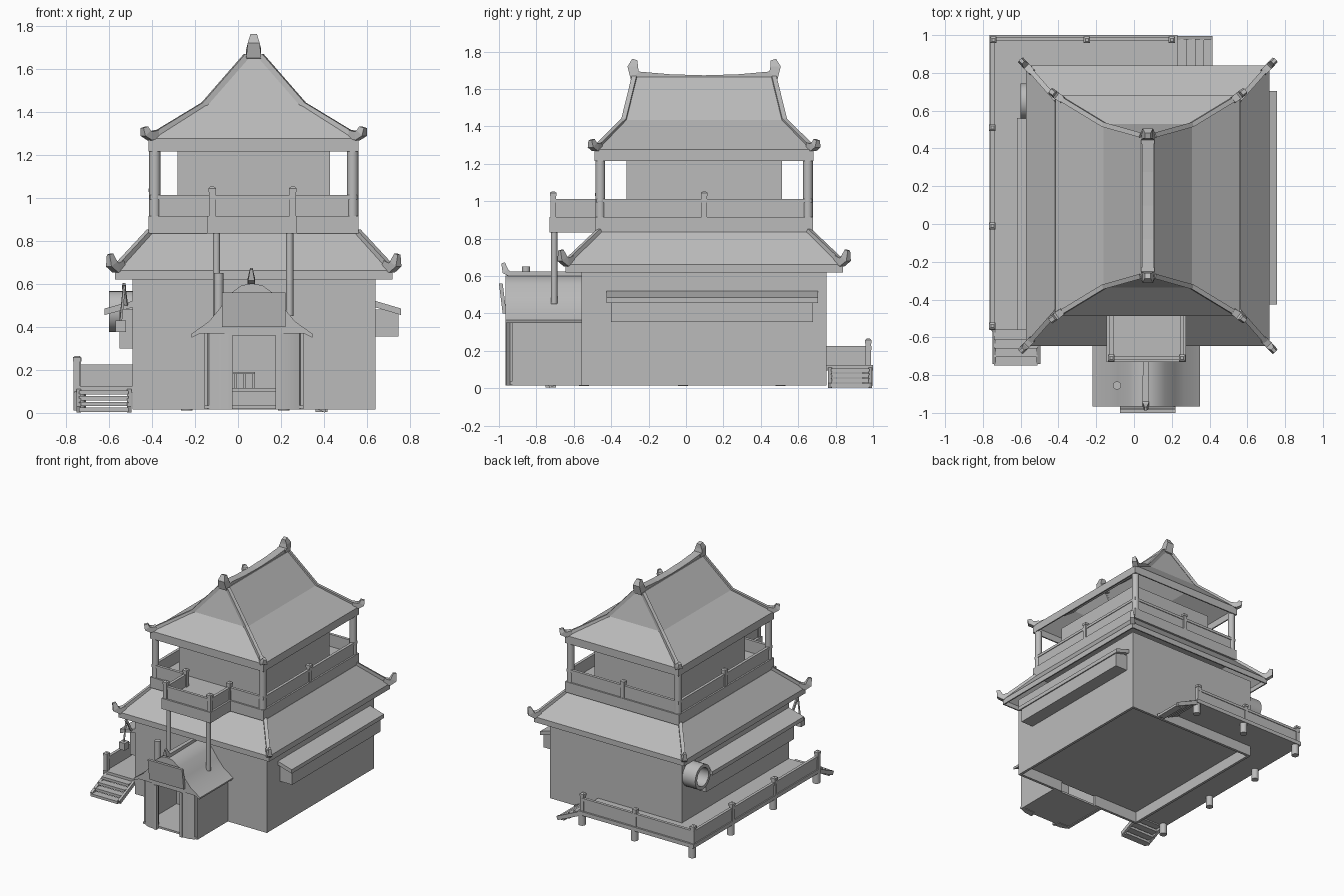
import bpy, bmesh, math
from mathutils import Vector

old = bpy.data.objects.get("Cube")
if old:
    bpy.data.objects.remove(old)

grey = bpy.data.materials.new("plain_grey")
grey.use_nodes = True
grey.diffuse_color = (0.5, 0.5, 0.5, 1)
grey.node_tree.nodes["Principled BSDF"].inputs["Base Color"].default_value = (0.5, 0.5, 0.5, 1)

CX, CY = 0.073, 0.097  # centre of the house in plan


def finish(name, bm, smooth=False):
    bmesh.ops.recalc_face_normals(bm, faces=bm.faces)
    mesh = bpy.data.meshes.new(name)
    bm.to_mesh(mesh)
    bm.free()
    mesh.materials.append(grey)
    ob = bpy.data.objects.new(name, mesh)
    bpy.context.scene.collection.objects.link(ob)
    if smooth:
        bpy.ops.object.select_all(action='DESELECT')
        ob.select_set(True)
        bpy.context.view_layer.objects.active = ob
        bpy.ops.object.shade_smooth_by_angle(angle=math.radians(35))
    return ob


def loft(name, loops, smooth=False, closed=False):
    """Skin a list of equal point loops; cap the ends or close into a ring."""
    bm = bmesh.new()
    rings = [[bm.verts.new(p) for p in loop] for loop in loops]
    n = len(rings[0])
    pairs = list(zip(rings, rings[1:]))
    if closed:
        pairs.append((rings[-1], rings[0]))
    else:
        bm.faces.new(rings[0])
        bm.faces.new(rings[-1])
    for a, b in pairs:
        for i in range(n):
            j = (i + 1) % n
            bm.faces.new((a[i], a[j], b[j], b[i]))
    return finish(name, bm, smooth)


def rect(x0, x1, y0, y1, z):
    return [(x0, y0, z), (x1, y0, z), (x1, y1, z), (x0, y1, z)]


def box(name, x0, x1, y0, y1, z0, z1):
    return loft(name, [rect(x0, x1, y0, y1, z0), rect(x0, x1, y0, y1, z1)])


def tiers(name, levels):
    return loft(name, [rect(CX - a, CX + a, CY - b, CY + b, z) for a, b, z in levels])


def hollow_roof(name, levels):
    """Roof shell, open underneath."""
    inner = [(a - 0.01, b - 0.01, z - 0.008 if i else z) for i, (a, b, z) in enumerate(levels)]
    return tiers(name, inner[::-1] + levels)


def prism(name, pts, axis, a, b, smooth=False):
    put = {'y': lambda p, t: (p[0], t, p[1]), 'z': lambda p, t: (p[0], p[1], t)}[axis]
    return loft(name, [[put(p, t) for p in pts] for t in (a, b)], smooth)


def post(name, x, y, z0, z1, r):
    ring = [(x + r * math.cos(k * math.tau / 16), y + r * math.sin(k * math.tau / 16)) for k in range(16)]
    return prism(name, ring, 'z', z0, z1, True)


def sweep(name, pts, sizes):
    """Bar of (width, height) sections along a path lying in one upright plane."""
    pts = [Vector(p) for p in pts]
    flat = pts[1] - pts[0]
    side = Vector((flat.y, -flat.x, 0)).normalized()
    loops = []
    for i, (p, (w, h)) in enumerate(zip(pts, sizes)):
        t = (pts[min(i + 1, len(pts) - 1)] - pts[max(i - 1, 0)]).normalized()
        up = side.cross(t)
        loops.append([p + side * w * sx / 2 + up * h * sz / 2
                      for sx, sz in ((-1, -1), (1, -1), (1, 1), (-1, 1))])
    return loft(name, loops)


def rail(name, p, q, z0, z1):
    """Solid railing panel with a thicker top bar, along x or y."""
    (x0, y0), (x1, y1) = p, q
    for part, t, a, b in (("panel", 0.006, z0, z1 - 0.01), ("bar", 0.011, z1 - 0.02, z1)):
        box(f"{name}_{part}", min(x0, x1) - t, max(x0, x1) + t, min(y0, y1) - t, max(y0, y1) + t, a, b)


def newel(name, x, y, z0, z1):
    box(name, x - 0.015, x + 0.015, y - 0.015, y + 0.015, z0, z1 - 0.02)
    tip = [(0.018, z1 - 0.025), (0.018, z1 - 0.008), (0.008, z1)]
    loft(name + "_cap", [rect(x - r, x + r, y - r, y + r, z) for r, z in tip])


# Ground storey: hollow walls with a doorway, raised floor and table
L, R, F, B = -0.49, 0.64, -0.56, 0.75
box("left_wall", L, L + 0.02, F, B, 0.015, 0.65)
box("right_wall", R - 0.02, R, F, B, 0.015, 0.65)
box("back_wall", L, R, B - 0.02, B, 0.015, 0.65)
box("front_wall_left", L, -0.08, F, F + 0.02, 0.015, 0.65)
box("front_wall_right", 0.24, R, F, F + 0.02, 0.015, 0.65)
box("front_wall_top", -0.08, 0.24, F, F + 0.02, 0.36, 0.65)
box("floor", L, R, F, B, 0.1, 0.115)
box("table_top", -0.02, 0.08, -0.3, -0.2, 0.18, 0.19)
for x in (-0.01, 0.03, 0.07):
    box("table_leg", x - 0.006, x + 0.006, -0.29, -0.21, 0.115, 0.18)

# Roofs, balcony and upper room
hollow_roof("lower_roof", [(0.645, 0.742, 0.62), (0.645, 0.742, 0.662), (0.49, 0.565, 0.835)])
tiers("balcony_floor", [(0.488, 0.583, 0.833), (0.488, 0.583, 0.915)])
tiers("upper_room", [(0.355, 0.415, 0.915), (0.355, 0.415, 1.23)])
UP = [(0.488, 0.585, 1.215), (0.488, 0.585, 1.275), (0.235, 0.432, 1.435), (0.035, 0.375, 1.665)]
hollow_roof("upper_roof", UP)

# Hip ribs with curled ends, on all four corners of both roofs
for sx in (-1, 1):
    for sy in (-1, 1):
        def at(a, b, z):
            return (CX + sx * a, CY + sy * b, z)
        sweep("upper_hip_rib", [at(0.033, 0.372, 1.66), at(0.232, 0.428, 1.432), at(0.475, 0.575, 1.285)],
              [(0.026, 0.026)] * 3)
        sweep("upper_hip_curl", [at(0.45, 0.558, 1.297), at(0.482, 0.582, 1.287),
                                 at(0.502, 0.598, 1.3), at(0.508, 0.602, 1.328)],
              [(0.035, 0.035), (0.04, 0.04), (0.038, 0.04), (0.022, 0.028)])
        sweep("lower_hip_rib", [at(0.482, 0.558, 0.842), at(0.635, 0.732, 0.677)], [(0.026, 0.026)] * 2)
        sweep("lower_hip_curl", [at(0.61, 0.705, 0.692), at(0.642, 0.738, 0.674),
                                 at(0.66, 0.758, 0.692), at(0.668, 0.766, 0.738)],
              [(0.034, 0.036), (0.038, 0.044), (0.036, 0.046), (0.018, 0.024)])
        post("balcony_column", CX + sx * 0.46, CY + sy * 0.555, 0.915, 1.22, 0.026)

# Top ridge with a slight sag and horned ends
sweep("top_ridge", [(CX, CY + d, 1.66 + 0.16 * d * d) for d in (-0.36, -0.18, 0, 0.18, 0.36)],
      [(0.06, 0.026)] * 5)
for s in (-1, 1):
    sweep("ridge_horn", [(CX, CY + s * d, z) for d, z in
                         ((0.33, 1.665), (0.37, 1.67), (0.382, 1.72), (0.37, 1.757))],
          [(0.07, 0.05), (0.07, 0.06), (0.055, 0.055), (0.03, 0.03)])

# Balcony railings and the front bay on two tall posts
bx0, bx1, by0, by1 = CX - 0.47, CX + 0.47, CY - 0.565, CY + 0.565
for p, q in (((bx0, by0), (bx0, by1)), ((bx1, by0), (bx1, by1)), ((bx0, by1), (bx1, by1)),
             ((bx0, by0), (-0.12, by0)), ((0.255, by0), (bx1, by0)),
             ((-0.12, -0.71), (-0.12, by0)), ((0.255, -0.71), (0.255, by0)),
             ((-0.12, -0.71), (0.255, -0.71))):
    rail("balcony_rail", p, q, 0.915, 1.012)
for x, y in ((-0.12, -0.71), (0.255, -0.71), (-0.12, by0), (0.255, by0),
             (bx0, CY), (bx1, CY), (CX, by1)):
    newel("balcony_newel", x, y, 0.915, 1.052)
box("bay_floor", -0.145, 0.275, -0.73, -0.48, 0.833, 0.915)
for x in (-0.1, 0.24):
    post("bay_support", x, -0.705, 0.45, 0.84, 0.017)

# Entrance porch
PX = 0.075
for s in (-1, 1):
    def px(d):
        return PX + s * d
    box("porch_side_wall", *sorted((px(0.21), px(0.23))), -0.93, F, 0.015, 0.37)
    prism("porch_jamb", [(px(0.115), -0.96), (px(0.17), -0.955), (px(0.21), -0.94), (px(0.23), -0.91),
                         (px(0.115), -0.91)], 'z', 0.015, 0.37, True)
    box("door_stile", *sorted((px(0.1), px(0.12))), -0.965, -0.94, 0.015, 0.36)
box("porch_lintel", PX - 0.12, PX + 0.12, -0.96, -0.92, 0.36, 0.4)
box("porch_sill", PX - 0.23, PX + 0.23, -0.94, F, 0.02, 0.035)
half = [(0.28, 0.35), (0.285, 0.365), (0.2, 0.425), (0.15, 0.485), (0.1, 0.555), (0.05, 0.592)]
arch = [(PX - 0.01 - d, z) for d, z in half] + [(PX - 0.01, 0.602)]
arch += [(PX - 0.01 + d, z) for d, z in reversed(half)] + [(PX + 0.23, 0.37), (PX - 0.25, 0.37)]
prism("porch_roof", arch, 'y', -0.965, F, True)
sweep("porch_ridge", [(0.062, y, z) for y, z in
                      ((F, 0.61), (-0.94, 0.61), (-0.965, 0.625), (-0.978, 0.67))],
      [(0.025, 0.025), (0.035, 0.03), (0.03, 0.035), (0.012, 0.02)])
loft("sign_board", [rect(-0.075, 0.22, y, y + 0.02, z) for y, z in ((-0.98, 0.4), (-1.0, 0.56))])
post("chimney", -0.09, -0.855, 0.42, 0.65, 0.022)

# Side awnings over long boxes
box("right_awning_box", R, 0.745, -0.4, 0.68, 0.355, 0.48)
box("left_awning_box", -0.55, L, -0.54, 0.54, 0.3, 0.48)
for name, x0, x1, a, b in (("right", R, 0.758, -0.425, 0.705), ("left", L, -0.62, -0.56, 0.56)):
    prism(name + "_awning_roof", [(x0, 0.52), (x1, 0.485), (x1, 0.455), (x0, 0.49)], 'y', a, b)

# Round window surround near the back of the left wall
loft("round_window", [[(x, 0.65 + r * math.cos(k * math.tau / 24), 0.472 + r * math.sin(k * math.tau / 24))
                       for k in range(24)]
                      for x, r in ((L, 0.095), (-0.6, 0.095), (-0.6, 0.07), (L, 0.07))], True, True)

# Hanging lamp at the front left corner
sweep("lamp_arm", [(-0.52, -0.565, 0.5), (-0.53, -0.6, 0.58), (-0.53, -0.62, 0.6)], [(0.014, 0.014)] * 3)
sweep("lamp_cord", [(-0.528, -0.615, 0.6), (-0.545, -0.62, 0.43)], [(0.01, 0.01)] * 2)
box("lamp", -0.57, -0.52, -0.645, -0.595, 0.375, 0.43)

# L-shaped deck with railings, newels and round feet
box("left_deck", -0.765, L, -0.56, 1.0, 0.095, 0.125)
box("back_deck", L, 0.23, B, 1.0, 0.095, 0.125)
rail("left_deck_rail", (-0.75, -0.54), (-0.75, 0.98), 0.125, 0.225)
rail("back_deck_rail", (-0.75, 0.98), (0.2, 0.98), 0.125, 0.225)
for x, y in ((-0.75, -0.54), (-0.75, -0.01), (-0.75, 0.51), (-0.745, 0.975), (-0.25, 0.975), (0.2, 0.975)):
    newel("deck_newel", x, y, 0.12, 0.265)
    post("deck_foot", x + 0.012, y - 0.005, 0.012, 0.1, 0.027)

# Stairs at both ends of the deck
for i in range(4):
    z, d = 0.105 - i * 0.027, i * 0.045
    box("front_tread", -0.74, -0.51, -0.615 - d, -0.56 - d, z - 0.02, z)
    box("back_tread", 0.225 + d, 0.28 + d, 0.775, 0.98, z - 0.02, z)
for x in (-0.74, -0.505):
    sweep("front_stringer", [(x, -0.55, 0.1), (x, -0.735, 0.015)], [(0.02, 0.03)] * 2)
for y in (0.77, 0.985):
    sweep("back_stringer", [(0.22, y, 0.1), (0.41, y, 0.015)], [(0.02, 0.03)] * 2)
